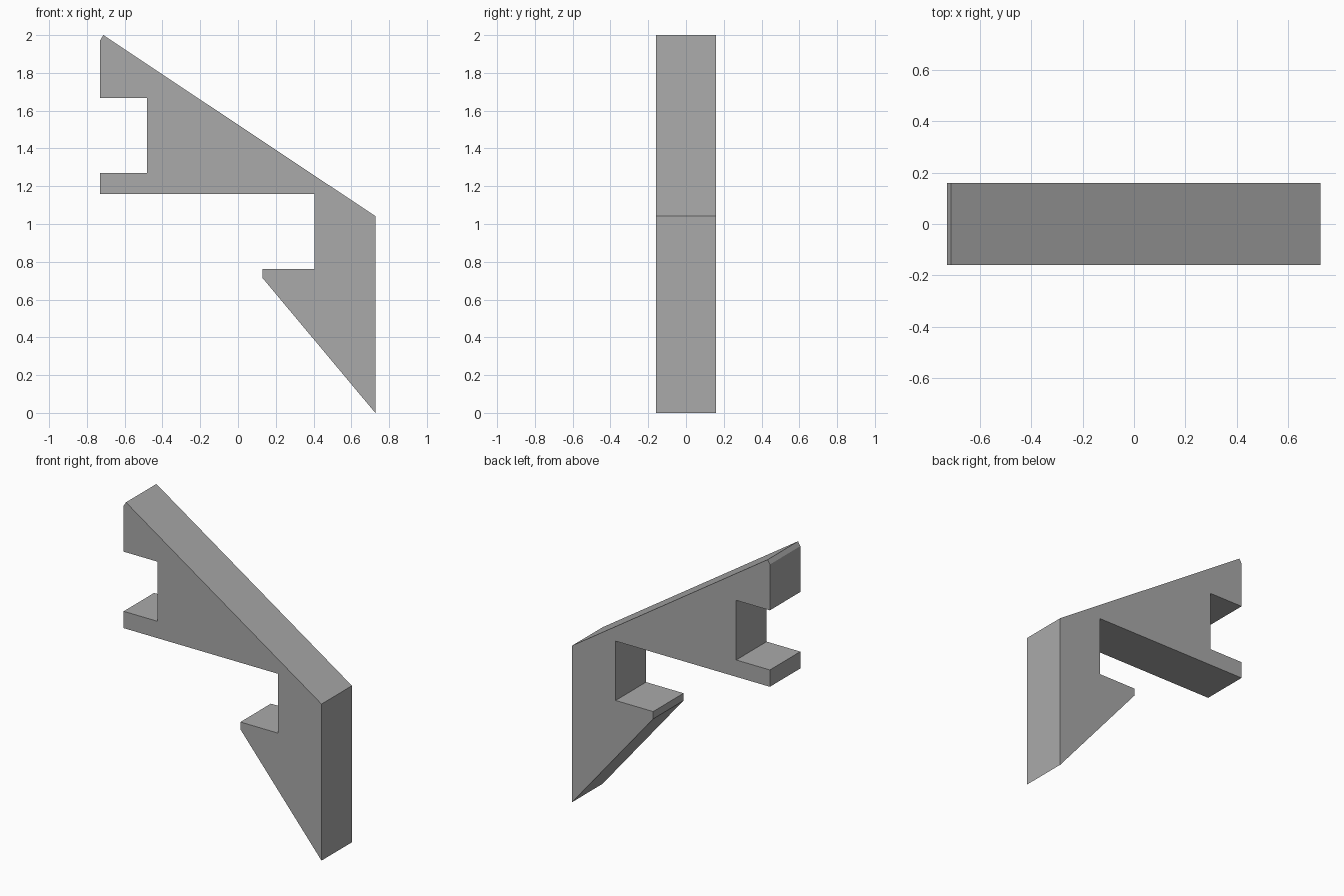
import bpy
import bmesh

cube = bpy.data.objects.get("Cube")
if cube:
    bpy.data.objects.remove(cube, do_unlink=True)

HALF_DEPTH = 0.16

# Plain grey material
grey = bpy.data.materials.new("plain grey")
grey.use_nodes = True
colour = (0.4, 0.4, 0.4, 1)
grey.diffuse_color = colour
grey.node_tree.nodes["Principled BSDF"].inputs["Base Color"].default_value = colour

# Bracket outline (x, z): sloped top, upper notch, lower hook
outline = [
    (0.727, 0), (0.727, 1.042), (-0.713, 2), (-0.73, 1.972),
    (-0.73, 1.667), (-0.482, 1.667), (-0.482, 1.27), (-0.73, 1.27),
    (-0.73, 1.158), (0.406, 1.158), (0.406, 0.763), (0.13, 0.763),
    (0.13, 0.714),
]

# Extrude the outline from front to back
bm = bmesh.new()
front = bm.faces.new([bm.verts.new((x, -HALF_DEPTH, z)) for x, z in outline])
extruded = bmesh.ops.extrude_face_region(bm, geom=[front], use_keep_orig=True)
back_verts = [g for g in extruded["geom"] if isinstance(g, bmesh.types.BMVert)]
bmesh.ops.translate(bm, verts=back_verts, vec=(0, 2 * HALF_DEPTH, 0))
bmesh.ops.recalc_face_normals(bm, faces=bm.faces)

mesh = bpy.data.meshes.new("bracket")
bm.to_mesh(mesh)
bm.free()
mesh.materials.append(grey)
bracket = bpy.data.objects.new("bracket", mesh)
bpy.context.collection.objects.link(bracket)
